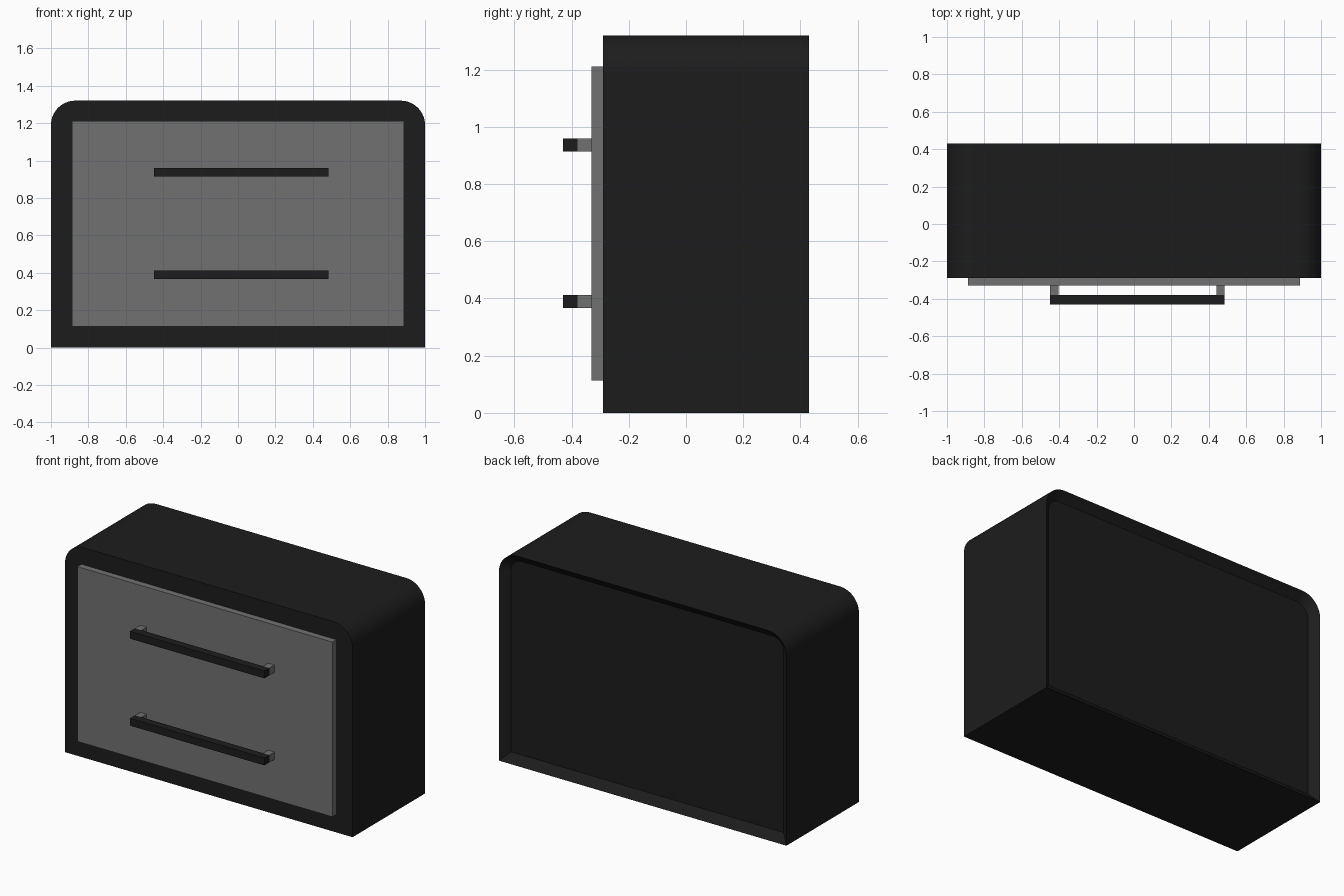
import bpy, bmesh, math

if "Cube" in bpy.data.objects:
    bpy.data.objects.remove(bpy.data.objects["Cube"], do_unlink=True)


def material(name, value):
    mat = bpy.data.materials.new(name)
    mat.use_nodes = True
    colour = (value, value, value, 1)
    mat.diffuse_color = colour
    mat.node_tree.nodes["Principled BSDF"].inputs["Base Color"].default_value = colour
    return mat


black = material("matte black", 0.012)
grey = material("mid grey", 0.165)


def add_object(name, bm, mat):
    bmesh.ops.recalc_face_normals(bm, faces=bm.faces)
    mesh = bpy.data.meshes.new(name)
    bm.to_mesh(mesh)
    bm.free()
    mesh.materials.append(mat)
    obj = bpy.data.objects.new(name, mesh)
    bpy.context.collection.objects.link(obj)


def box(name, x, y, z, mat):
    """Box spanning the given (low, high) ranges."""
    bm = bmesh.new()
    bmesh.ops.create_cube(bm, size=1)
    for v in bm.verts:
        for axis, (low, high) in enumerate((x, y, z)):
            v.co[axis] = high if v.co[axis] > 0 else low
    add_object(name, bm, mat)


def arch_outline(inset, radius=0.13, half_width=1.0, height=1.32, steps=10):
    """Rectangle with rounded top corners, moved inwards by inset."""
    points = [(-half_width + inset, inset), (half_width - inset, inset)]
    for side in (1, -1):
        for i in range(steps + 1):
            t = i / steps if side > 0 else 1 - i / steps
            a = t * math.pi / 2
            points.append((side * (half_width - radius + (radius - inset) * math.cos(a)),
                           height - radius + (radius - inset) * math.sin(a)))
    return points


# Cabinet body: rounded block whose back sinks in along a sloping border
FRONT, BACK, RECESS, BORDER = -0.29, 0.43, 0.045, 0.052
bm = bmesh.new()
rings = []
for inset, y in ((0, FRONT), (0, BACK), (BORDER, BACK - RECESS)):
    rings.append([bm.verts.new((x, y, z)) for x, z in arch_outline(inset)])
for a, b in zip(rings, rings[1:]):
    for i in range(len(a)):
        j = (i + 1) % len(a)
        bm.faces.new((a[i], a[j], b[j], b[i]))
bm.faces.new(rings[0])
bm.faces.new(rings[-1])
add_object("cabinet_body", bm, black)

# Front panel
box("front_panel", (-0.887, 0.887), (-0.33, FRONT), (0.113, 1.212), grey)

# Handles: a bar on two posts each
for name, low in (("upper", 0.914), ("lower", 0.367)):
    z = (low, low + 0.046)
    box(name + "_handle_bar", (-0.45, 0.485), (-0.43, -0.38), z, black)
    box(name + "_handle_right_post", (-0.45, -0.405), (-0.38, -0.33), z, grey)
    box(name + "_handle_left_post", (0.44, 0.485), (-0.38, -0.33), z, grey)
